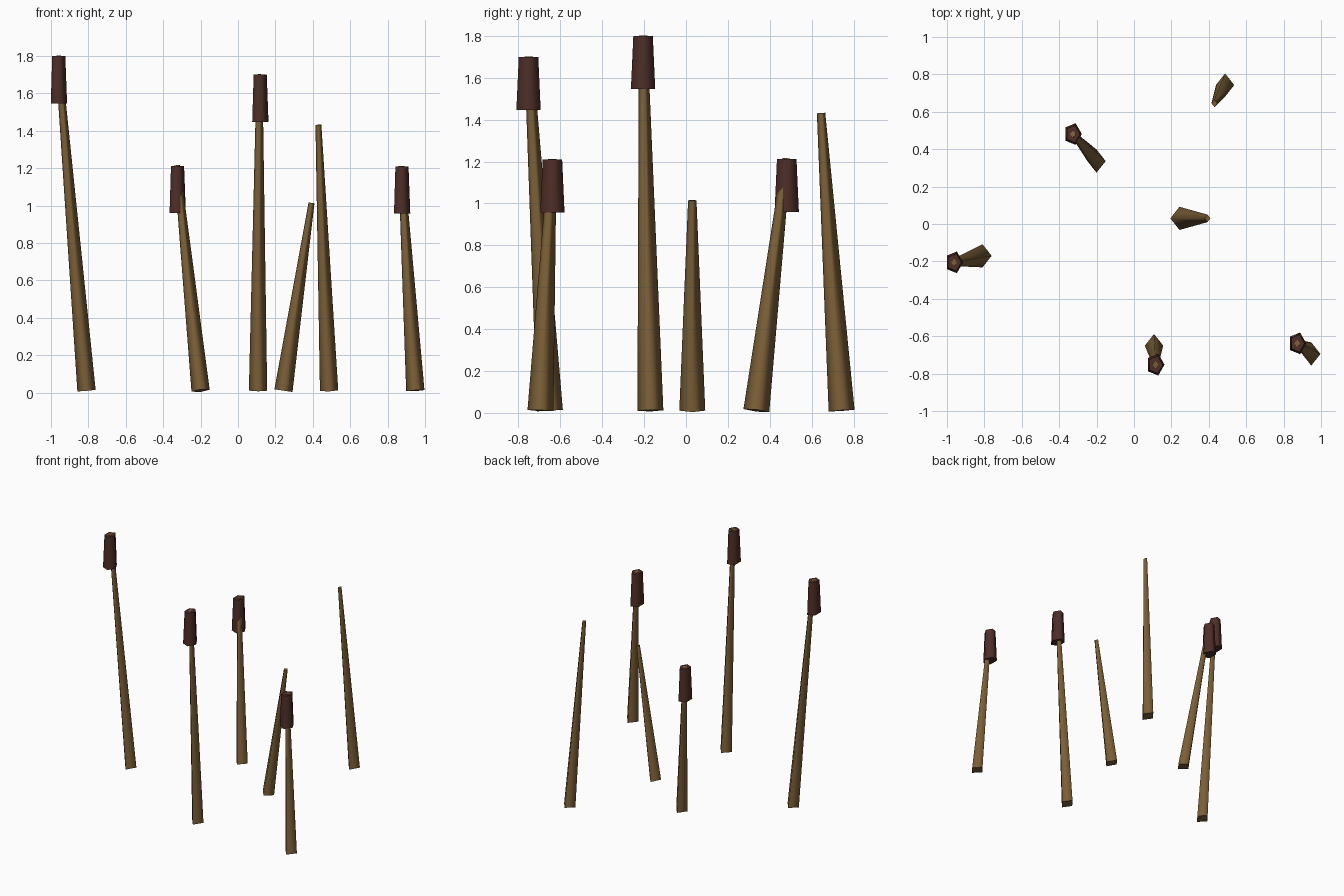
import bpy, bmesh
from math import cos, sin, tau
from mathutils import Vector

cube = bpy.data.objects.get("Cube")
if cube:
    bpy.data.objects.remove(cube, do_unlink=True)


def make_material(name, color):
    mat = bpy.data.materials.new(name)
    mat.use_nodes = True
    mat.diffuse_color = color
    bsdf = next(n for n in mat.node_tree.nodes if n.type == 'BSDF_PRINCIPLED')
    bsdf.inputs["Base Color"].default_value = color
    bsdf.inputs["Roughness"].default_value = 0.8
    return mat


stem_mat = make_material("dry_stem_brown", (0.20, 0.115, 0.038, 1))
head_mat = make_material("dark_seed_brown", (0.075, 0.027, 0.02, 1))

SQUASH = 0.79  # cross-sections are narrower in x than in y


def tapered_prism(name, start, end, r_start, r_end, sides, mat):
    """Tapered prism from start to end, smooth around its sides, flat at its ends."""
    start, end = Vector(start), Vector(end)
    turn = Vector((0, 0, 1)).rotation_difference(end - start)
    bm = bmesh.new()
    rings = []
    for centre, r in ((start, r_start), (end, r_end)):
        ring = []
        for i in range(sides):
            a = tau * i / sides
            offset = Vector((r * cos(a) * SQUASH, r * sin(a), 0))
            ring.append(bm.verts.new(centre + turn @ offset))
        rings.append(ring)
    low, high = rings
    bm.faces.new(low[::-1])
    bm.faces.new(high)
    for i in range(sides):
        j = (i + 1) % sides
        bm.faces.new((low[i], low[j], high[j], high[i])).smooth = True
    mesh = bpy.data.meshes.new(name)
    bm.to_mesh(mesh)
    bm.free()
    mesh.materials.append(mat)
    obj = bpy.data.objects.new(name, mesh)
    bpy.context.collection.objects.link(obj)
    return obj


# Each reed: base x, y; tip x, y, z; whether it carries a seed head
reeds = [
    (-0.81, -0.17, -0.962, -0.205, 1.80, True),
    (-0.20, 0.336, -0.327, 0.481, 1.213, True),
    (0.107, -0.65, 0.115, -0.752, 1.70, True),
    (0.948, -0.695, 0.873, -0.638, 1.21, True),
    (0.243, 0.03, 0.393, 0.03, 1.013, False),
    (0.487, 0.743, 0.43, 0.645, 1.43, False),
]

for n, (bx, by, tx, ty, tz, has_head) in enumerate(reeds, 1):
    # Leaning four-sided stem, its tip just showing through the head
    tapered_prism(f"reed_stem_{n}", (bx, by, 0.011), (tx, ty, tz + 0.002),
                  0.062, 0.02, 4, stem_mat)
    # Upright five-sided seed head
    if has_head:
        tapered_prism(f"seed_head_{n}", (tx, ty, tz - 0.253), (tx, ty, tz),
                      0.061, 0.049, 5, head_mat)
